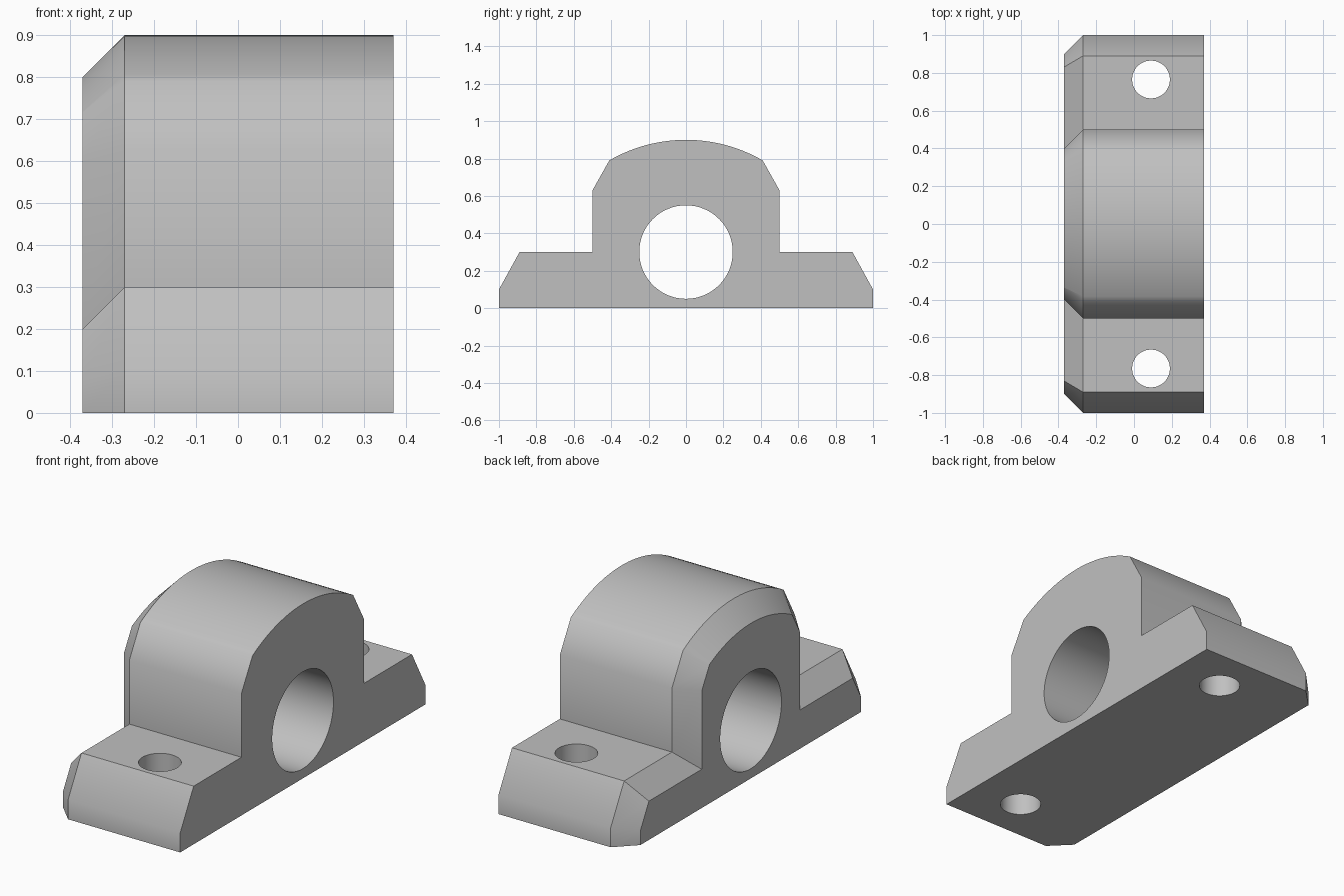
import bpy, bmesh, math
from mathutils import Vector

if "Cube" in bpy.data.objects:
    bpy.data.objects.remove(bpy.data.objects["Cube"], do_unlink=True)

BACK, EDGE, FRONT = -0.37, -0.27, 0.37   # x of bevelled face, bevel start, flat face
BEVEL = EDGE - BACK

metal = bpy.data.materials.new("plain grey")
metal.use_nodes = True
grey = (0.53, 0.53, 0.53, 1)
metal.diffuse_color = grey
metal.node_tree.nodes["Principled BSDF"].inputs["Base Color"].default_value = grey


def half_outline():
    """Outline in (y, z) from the foot on +y up to the crown."""
    pts = [(1, 0), (1, 0.1), (0.89, 0.3), (0.5, 0.3), (0.5, 0.63)]
    radius, steps = 0.82, 14
    for i in range(steps + 1):
        a = math.radians(30) * (1 - i / steps)
        pts.append((radius * math.sin(a), 0.9 - radius + radius * math.cos(a)))
    return [Vector(p) for p in pts]


def inset(pts, d):
    """Mitred inward offset of an open outline, its ends kept on the ground."""
    out = []
    for i, p in enumerate(pts):
        normals = []
        for a, b in ((i - 1, i), (i, i + 1)):
            if a >= 0 and b < len(pts):
                e = (pts[b] - pts[a]).normalized()
                normals.append(Vector((-e.y, e.x)))
        if len(normals) == 1:
            out.append(p + normals[0] * d)
        else:
            m = normals[0] + normals[1]
            out.append(p + m * (2 * d / m.length_squared))
    return out


# Bearing block: three rings joined by walls, closed at both ends
half = half_outline()
outline = half + [Vector((-p.x, p.y)) for p in reversed(half[:-1])]
sections = [(FRONT, outline), (EDGE, outline), (BACK, inset(outline, BEVEL))]
bm = bmesh.new()
rings = [[bm.verts.new((x, p.x, p.y)) for p in pts] for x, pts in sections]
for r, s in zip(rings, rings[1:]):
    for i in range(len(r) - 1):
        bm.faces.new((r[i], r[i + 1], s[i + 1], s[i]))
bm.faces.new(rings[0])
bm.faces.new(rings[-1])
bm.faces.new([r[0] for r in rings] + [r[-1] for r in reversed(rings)])
bmesh.ops.recalc_face_normals(bm, faces=bm.faces)
mesh = bpy.data.meshes.new("bearing_block")
bm.to_mesh(mesh)
bm.free()
block = bpy.data.objects.new("bearing_block", mesh)
bpy.context.collection.objects.link(block)
mesh.materials.append(metal)


def drill(name, radius, location, rotation=(0, 0, 0)):
    bpy.ops.mesh.primitive_cylinder_add(vertices=64, radius=radius, depth=2,
                                        location=location, rotation=rotation)
    cutter = bpy.context.object
    cutter.name = name
    cutter.hide_render = True
    cutter.data.materials.append(metal)
    mod = block.modifiers.new(name, "BOOLEAN")
    mod.operation, mod.solver, mod.object = "DIFFERENCE", "EXACT", cutter
    bpy.context.view_layer.objects.active = block
    bpy.ops.object.modifier_apply(modifier=mod.name)
    bpy.data.objects.remove(cutter, do_unlink=True)


# Shaft bore and the two bolt holes
drill("shaft_bore", 0.25, (0, 0, 0.3), (0, math.pi / 2, 0))
for side in (-1, 1):
    drill("bolt_hole", 0.1, (0.09, side * 0.765, 0))

# Smooth curved faces, sharp corners
bpy.ops.object.select_all(action="DESELECT")
block.select_set(True)
bpy.context.view_layer.objects.active = block
bpy.ops.object.shade_smooth_by_angle(angle=math.radians(35))
